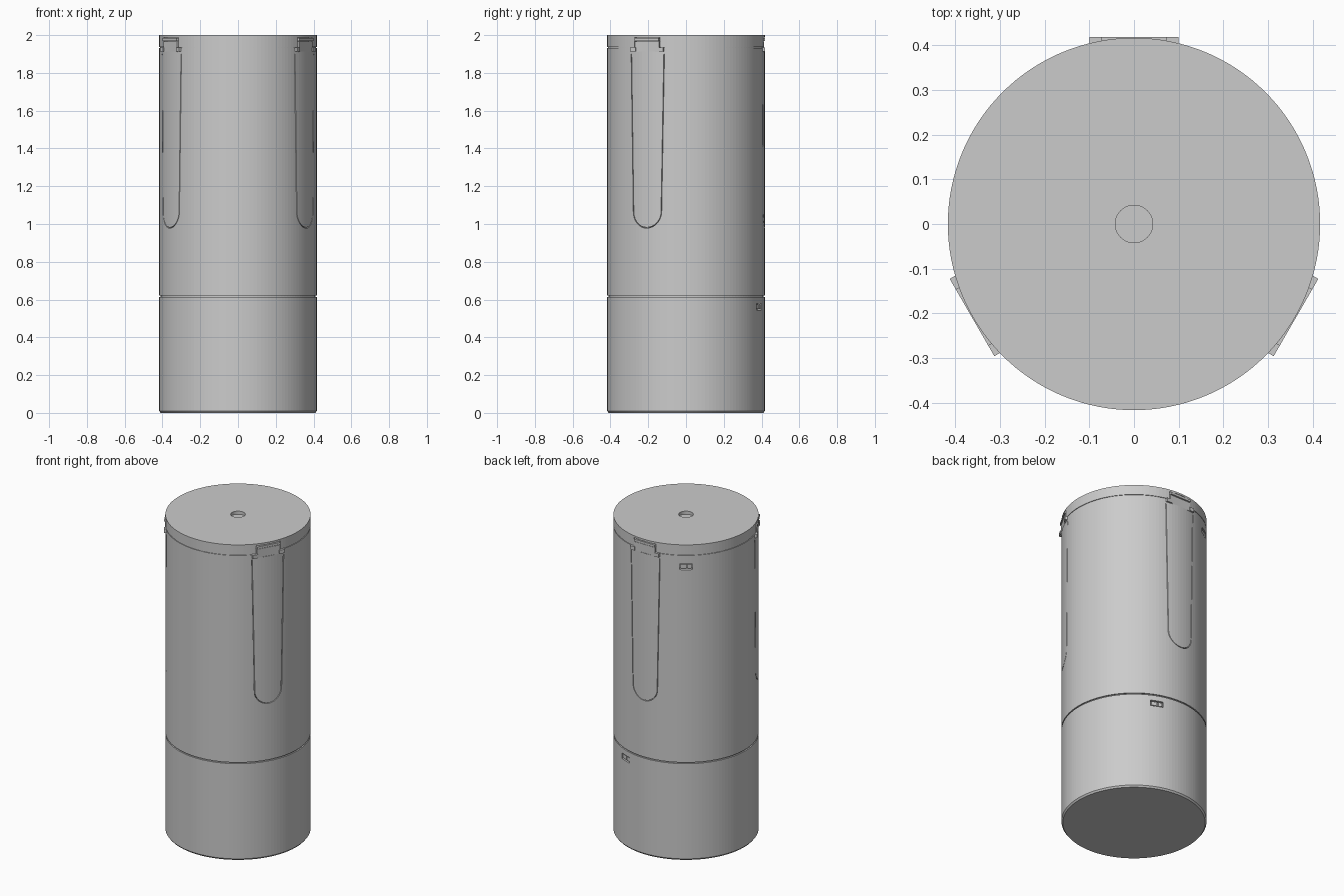
import bpy, bmesh, math
from mathutils import Matrix, Vector

old = bpy.data.objects.get("Cube")
if old:
    bpy.data.objects.remove(old, do_unlink=True)

R = 0.417
CLIP_ANGLES = (90, 210, 330)

grey = bpy.data.materials.new("light grey")
grey.use_nodes = True
grey.diffuse_color = (0.6, 0.6, 0.6, 1)
grey.node_tree.nodes["Principled BSDF"].inputs["Base Color"].default_value = (0.6, 0.6, 0.6, 1)


def make(name, bm):
    bmesh.ops.recalc_face_normals(bm, faces=bm.faces)
    mesh = bpy.data.meshes.new(name)
    bm.to_mesh(mesh)
    bm.free()
    mesh.materials.append(grey)
    obj = bpy.data.objects.new(name, mesh)
    bpy.context.collection.objects.link(obj)
    return obj


def lathe(name, profile, steps=128):
    bm = bmesh.new()
    verts = [bm.verts.new((r, 0, z)) for r, z in profile]
    edges = [bm.edges.new(pair) for pair in zip(verts, verts[1:])]
    bmesh.ops.spin(bm, geom=verts + edges, axis=(0, 0, 1), cent=(0, 0, 0),
                   angle=math.tau, steps=steps, use_merge=True)
    bmesh.ops.remove_doubles(bm, verts=bm.verts, dist=1e-5)
    return make(name, bm)


def add_box(bm, u0, u1, z0, z1, r0, r1):
    """Box in a wall frame: u sideways, z up, r outward (local +x)."""
    size = Matrix.Diagonal((r1 - r0, u1 - u0, z1 - z0, 1))
    centre = Vector(((r0 + r1) / 2, (u0 + u1) / 2, (z0 + z1) / 2))
    bmesh.ops.create_cube(bm, size=1, matrix=Matrix.Translation(centre) @ size)


def boxes(name, angle, *specs):
    bm = bmesh.new()
    for spec in specs:
        add_box(bm, *spec)
    bm.transform(Matrix.Rotation(math.radians(angle), 4, "Z"))
    return make(name, bm)


def slit_cutter(angle, width=0.004):
    """Thin U-shaped ribbon that outlines a flexible tongue."""
    half, bend = 0.085, 1.065
    path = [Vector((-0.1, 1.9))]
    path += [Vector((half * math.cos(t), bend + half * math.sin(t)))
             for t in (math.pi + math.pi * i / 16 for i in range(17))]
    path.append(Vector((0.1, 1.9)))
    bm = bmesh.new()
    rings = []
    for i, p in enumerate(path):
        d = (path[min(i + 1, len(path) - 1)] - path[max(i - 1, 0)]).normalized()
        n = Vector((-d.y, d.x)) * width / 2
        a, b = p + n, p - n
        rings.append([bm.verts.new((r, q.x, q.y))
                      for r, q in ((0.385, a), (0.44, a), (0.44, b), (0.385, b))])
    for s, t in zip(rings, rings[1:]):
        for k in range(4):
            m = (k + 1) % 4
            bm.faces.new((s[k], s[m], t[m], t[k]))
    bm.faces.new(rings[0])
    bm.faces.new(rings[-1])
    bm.transform(Matrix.Rotation(math.radians(angle), 4, "Z"))
    return make("slit_cutter", bm)


def cut(target, cutter):
    cutter.hide_render = True
    mod = target.modifiers.new("cut", "BOOLEAN")
    mod.operation, mod.solver, mod.object = "DIFFERENCE", "EXACT", cutter
    bpy.context.view_layer.objects.active = target
    bpy.ops.object.modifier_apply(modifier=mod.name)
    bpy.data.objects.remove(cutter, do_unlink=True)


def groove(z, w, depth):
    return [(R, z - w), (R - depth, z - w), (R - depth, z + w), (R, z + w)]


# Canister with base seam, lid seam and a shallow dimple in the top
profile = [(0, 0), (R - 0.008, 0), (R, 0.01)]
profile += groove(0.617, 0.004, 0.008) + groove(1.935, 0.002, 0.004)
profile += [(R, 2), (0.042, 2), (0.042, 1.98), (0, 1.98)]
canister = lathe("canister", profile)

# Three clips, each with a tongue below it
for i, angle in enumerate(CLIP_ANGLES):
    cut(canister, slit_cutter(angle))
    cut(canister, boxes("notch_cutter", angle, (-0.077, 0.077, 1.912, 1.988, 0.39, 0.44)))
    boxes(f"clip_head_{i + 1}", angle,
          (-0.073, 0.073, 1.911, 1.966, 0.38, 0.414),
          (-0.073, 0.073, 1.97, 1.984, 0.38, 0.419))
    for side in (-1, 1):
        u = sorted((side * 0.068, side * 0.1))
        boxes(f"clip_foot_{i + 1}_{'left' if side > 0 else 'right'}", angle,
              (*u, 1.912, 1.935, 0.38, 0.419))

# Small sockets: one under the lid, one under the base seam
for name, angle, z in (("upper", 125, 1.86), ("lower", 68.5, 0.562)):
    cut(canister, boxes("socket_cutter", angle,
                        (-0.038, 0.038, z - 0.018, z + 0.018, 0.395, 0.44)))
    boxes(f"{name}_socket_insert", angle,
          (-0.032, 0.002, z - 0.012, z + 0.012, 0.39, 0.412),
          (0.01, 0.032, z - 0.012, z + 0.012, 0.39, 0.412))
